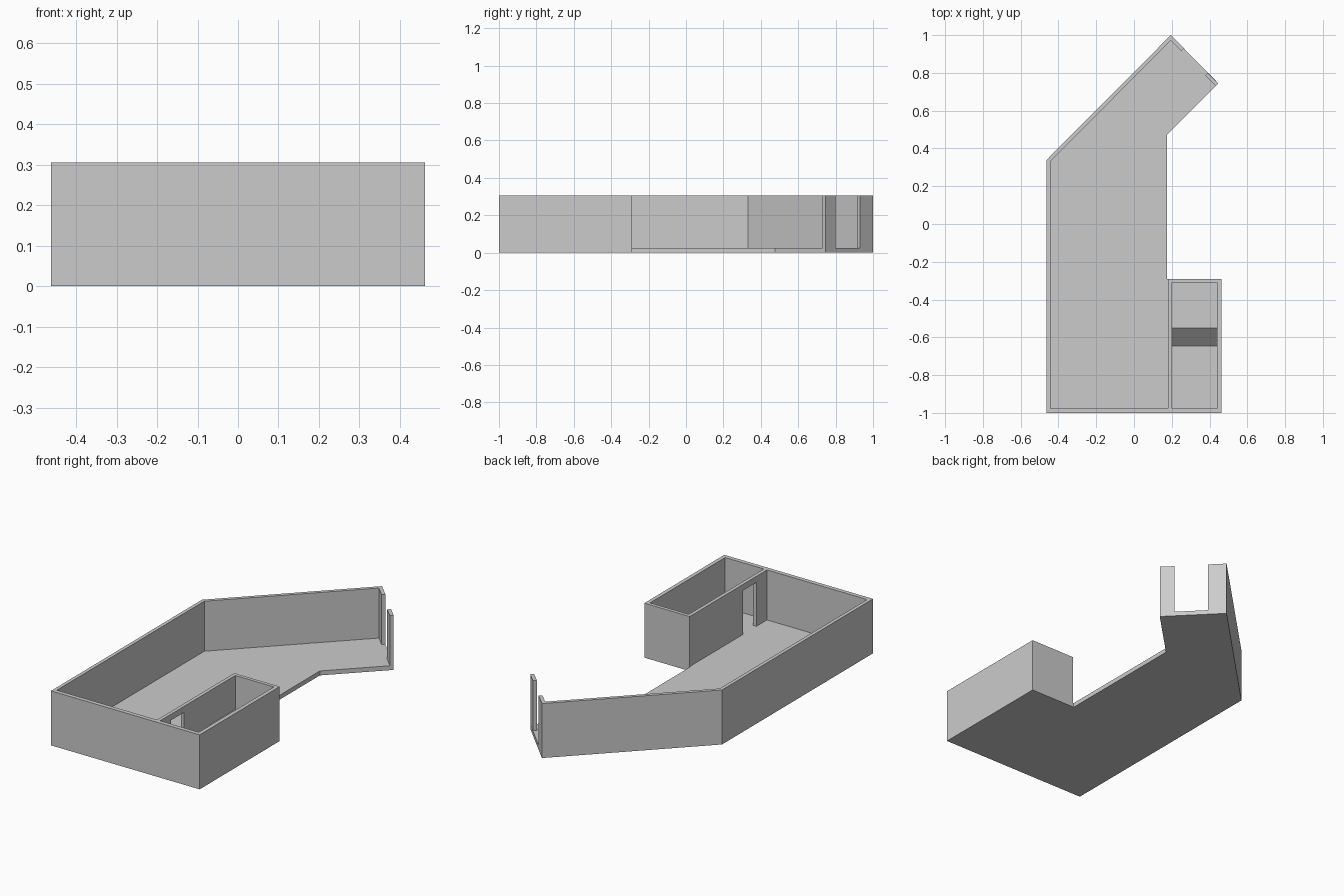
import bpy, bmesh
from mathutils import Vector

if "Cube" in bpy.data.objects:
    bpy.data.objects.remove(bpy.data.objects["Cube"])

FLOOR, TOP = 0.025, 0.306


def extrude(name, points, offset):
    """Solid made by sweeping a flat 3D outline along an offset."""
    bm = bmesh.new()
    face = bm.faces.new([bm.verts.new(p) for p in points])
    swept = bmesh.ops.extrude_face_region(bm, geom=[face], use_keep_orig=True)
    moved = [v for v in swept["geom"] if isinstance(v, bmesh.types.BMVert)]
    bmesh.ops.translate(bm, verts=moved, vec=Vector(offset))
    bmesh.ops.recalc_face_normals(bm, faces=bm.faces)
    mesh = bpy.data.meshes.new(name)
    bm.to_mesh(mesh)
    bm.free()
    obj = bpy.data.objects.new(name, mesh)
    bpy.context.collection.objects.link(obj)
    return obj


def plan(name, outline, z0, z1):
    return extrude(name, [(x, y, z0) for x, y in outline], (0, 0, z1 - z0))


def side(name, outline, x0, x1):
    return extrude(name, [(x0, y, z) for y, z in outline], (x1 - x0, 0, 0))


# Floor slab
plan("floor", [(-0.462, -1), (0.462, -1), (0.462, -0.29), (0.176, -0.29),
               (0.176, 0.475), (0.446, 0.745), (0.195, 1), (-0.462, 0.34)], 0, FLOOR)

# Outer wall running from the open gateway round to the small room
plan("outer_wall", [(0.264, 0.93), (0.195, 1), (-0.462, 0.34), (-0.462, -1),
                    (0.462, -1), (0.462, -0.29), (0.18, -0.29), (0.18, -0.31),
                    (0.44, -0.31), (0.44, -0.976), (-0.442, -0.976),
                    (-0.442, 0.332), (0.195, 0.972), (0.25, 0.916)], FLOOR, TOP)

# Free-standing post on the other side of the gateway
plan("gate_post", [(0.391, 0.80), (0.446, 0.745), (0.432, 0.731), (0.377, 0.786)],
     FLOOR, TOP)

# Dividing wall of the small room, with a doorway
side("dividing_wall", [(-0.976, FLOOR), (-0.882, FLOOR), (-0.882, 0.272),
                       (-0.765, 0.272), (-0.765, FLOOR), (-0.31, FLOOR),
                       (-0.31, TOP), (-0.976, TOP)], 0.18, 0.20)

# Ramp and raised platform inside the small room
side("ramp_platform", [(-0.645, FLOOR), (-0.31, FLOOR), (-0.31, 0.115),
                       (-0.55, 0.115)], 0.20, 0.44)
